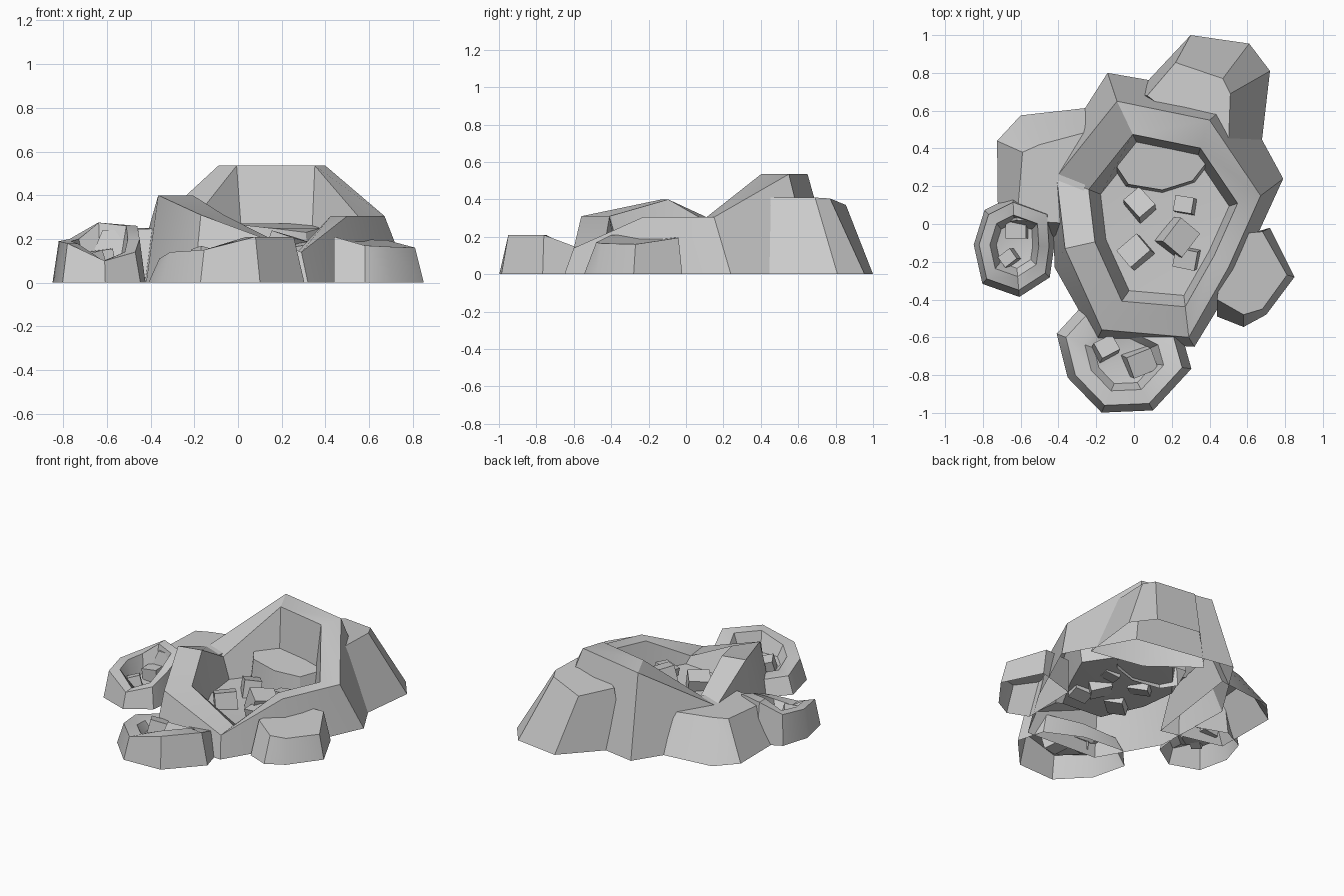
import bpy, bmesh, math, random
from mathutils import Vector, Matrix

random.seed(4)
cube = bpy.data.objects.get("Cube")
if cube:
    bpy.data.objects.remove(cube, do_unlink=True)

stone = bpy.data.materials.new("grey stone")
stone.use_nodes = True
grey = (0.6, 0.6, 0.6, 1)
stone.diffuse_color = grey
stone.node_tree.nodes["Principled BSDF"].inputs["Base Color"].default_value = grey


def finish(name, bm):
    """Turn a bmesh into a named object with sharp creases kept."""
    bmesh.ops.recalc_face_normals(bm, faces=bm.faces)
    mesh = bpy.data.meshes.new(name)
    bm.to_mesh(mesh)
    bm.free()
    mesh.materials.append(stone)
    obj = bpy.data.objects.new(name, mesh)
    bpy.context.collection.objects.link(obj)
    bpy.ops.object.select_all(action='DESELECT')
    obj.select_set(True)
    bpy.context.view_layer.objects.active = obj
    bpy.ops.object.shade_smooth_by_angle(angle=math.radians(30))
    return obj


def stack(name, rings, floor_drop=0.0):
    """Join matching rings with quads and close the last ring with a fan or cap."""
    bm = bmesh.new()
    loops = [[bm.verts.new(p) for p in ring] for ring in rings]
    count = len(loops[0])
    for low, high in zip(loops, loops[1:]):
        for i in range(count):
            j = (i + 1) % count
            bm.faces.new((low[i], low[j], high[j], high[i]))
    last = loops[-1]
    if floor_drop:
        middle = sum((v.co for v in last), Vector()) / count
        hub = bm.verts.new(middle - Vector((0, 0, floor_drop)))
        for i in range(count):
            bm.faces.new((last[i], last[(i + 1) % count], hub))
    else:
        bm.faces.new(last)
    return finish(name, bm)


def ground(points):
    return [(x, y, 0) for x, y in points]


def shrink(ring, centre, factor, height=None):
    """Scale a ring in plan about a centre, optionally flattening it."""
    cx, cy = centre
    return [(cx + (x - cx) * factor, cy + (y - cy) * factor,
             z if height is None else height) for x, y, z in ring]


def basin(name, rim, centre, base, lip, floor, floor_height):
    """Hollow rock: outer wall, flat lip, steep inner wall and dished floor."""
    return stack(name, [base, rim, shrink(rim, centre, lip),
                        shrink(rim, centre, floor, floor_height)], 0.02)


def rubble(name, x, y, size, turn, height):
    bm = bmesh.new()
    bmesh.ops.create_cube(bm, size=size)
    tilt = Matrix.Rotation(random.uniform(-0.3, 0.3), 4, 'X')
    tilt = tilt @ Matrix.Rotation(random.uniform(-0.3, 0.3), 4, 'Y')
    place = Matrix.Translation((x, y, height))
    spin = Matrix.Rotation(math.radians(turn), 4, 'Z')
    bm.transform(place @ spin @ tilt @ Matrix.Diagonal((1, 0.85, 0.9, 1)))
    finish(name, bm)


# Main crater with a tall back and a low front notch
main_rim = [(-.09, .65, .535), (-.41, .25, .24), (-.365, -.13, .4), (-.17, -.56, .31),
            (.29, -.6, .14), (.5, -.23, .305), (.67, .15, .305), (.4, .55, .535)]
main_base = ground([(-.14, .8), (-.44, .33), (-.42, -.23), (-.2, -.62),
                    (.32, -.65), (.57, -.24), (.79, .24), (.55, .68)])
basin("main_crater", main_rim, (.22, 0), main_base, .73, .63, .11)

# Ledge inside the back of the crater
ledge_top = [(-.02, .46, .27), (.36, .42, .27), (.38, .32, .25), (.31, .23, .23),
             (.15, .18, .25), (-.03, .21, .27), (-.09, .3, .27)]
ledge_foot = shrink(ledge_top, (.15, .37), 1.08, .08)
stack("inner_ledge", [ledge_foot, ledge_top])

# Small basin on the right side of the crater
side_rim = [(-.64, .115, .275), (-.77, .05, .2), (-.82, -.11, .19), (-.78, -.29, .18),
            (-.61, -.35, .1), (-.47, -.26, .14), (-.45, -.12, .2), (-.46, .05, .26)]
side_mid = (-.63, -.11)
basin("side_basin", side_rim, side_mid, shrink(side_rim, side_mid, 1.15, 0), .7, .52, .08)

# Small basin at the front
front_rim = [(-.25, -.48, .1), (-.36, -.6, .11), (-.31, -.8, .14), (-.155, -.96, .15),
             (.08, -.95, .21), (.255, -.76, .21), (.21, -.6, .15), (0, -.5, .12)]
front_mid = (-.05, -.72)
basin("front_basin", front_rim, front_mid, shrink(front_rim, front_mid, 1.16, 0), .68, .52, .08)

# Solid boulders leaning against the crater
stack("back_boulder", [
    ground([(0, .68), (.3, 1), (.61, .955), (.72, .81), (.67, .38), (.3, .45)]),
    [(.07, .68, .4), (.22, .855, .37), (.47, .77, .405), (.51, .69, .41),
     (.5, .42, .41), (.3, .5, .41)]])
stack("rear_side_boulder", [
    ground([(-.72, 0), (-.725, .44), (-.6, .575), (-.2, .62), (-.3, -.1)]),
    [(-.62, .02, .24), (-.59, .38, .25), (-.5, .42, .25), (-.2, .5, .25), (-.3, 0, .25)]])
stack("left_boulder", [
    ground([(.72, -.02), (.85, -.28), (.7, -.48), (.58, -.545), (.44, -.49), (.45, -.1)]),
    [(.68, -.04, .195), (.81, -.27, .16), (.68, -.45, .165), (.58, -.48, .17),
     (.44, -.4, .21), (.48, -.06, .2)]])

# Loose blocks lying on the basin floors
blocks = [(.03, .1, .13, -50, .13), (.27, .1, .1, -10, .13), (.01, -.15, .14, 40, .13),
          (.23, -.07, .16, 50, .14), (.28, -.18, .12, -10, .12),
          (-.62, -.03, .11, 0, .1), (-.66, -.18, .08, 35, .1),
          (-.15, -.66, .11, 30, .1), (.03, -.73, .14, 20, .1)]
for i, block in enumerate(blocks):
    rubble(f"loose_block_{i + 1}", *block)
